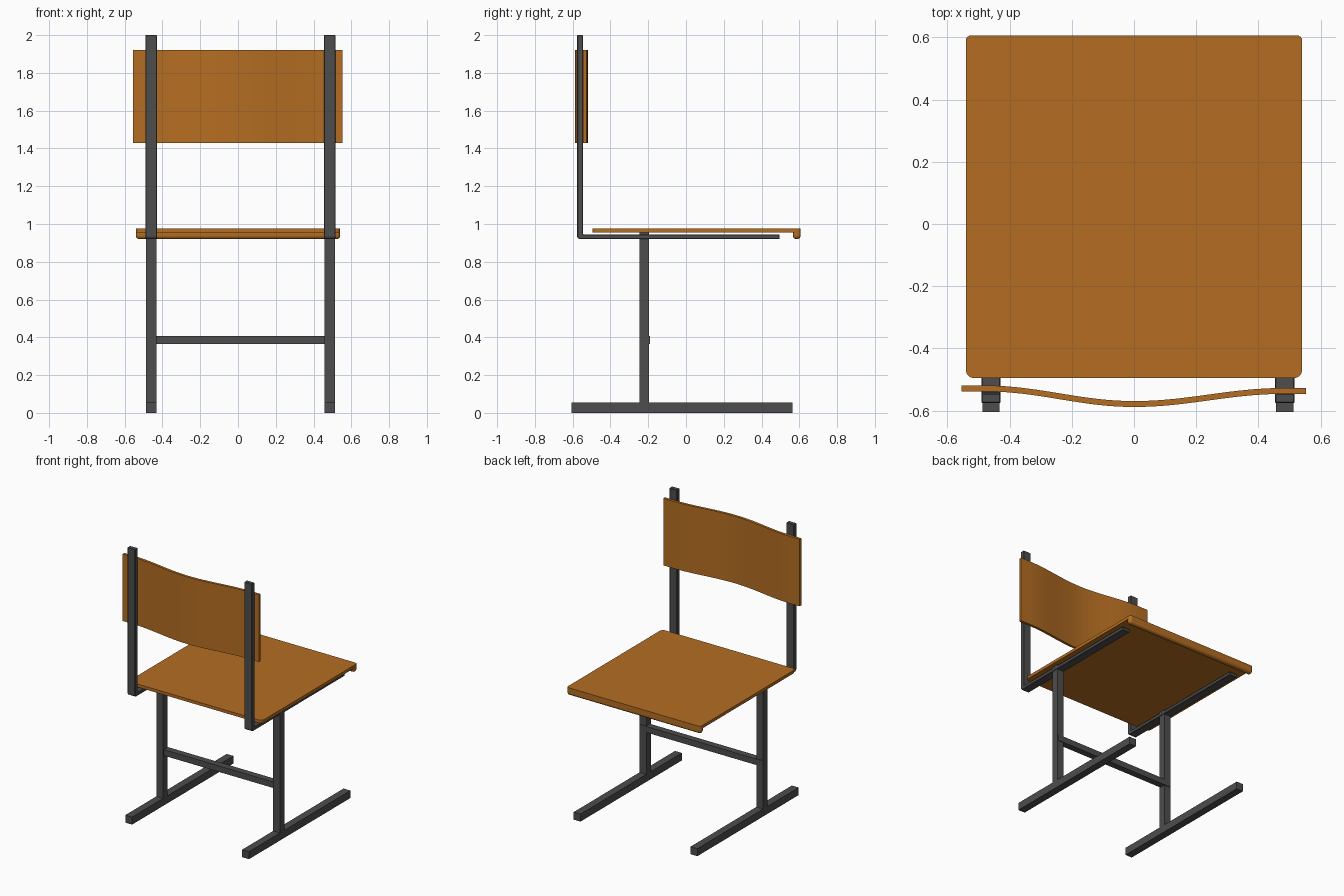
import bpy, bmesh, math

if "Cube" in bpy.data.objects:
    bpy.data.objects.remove(bpy.data.objects["Cube"])


def material(name, rgb):
    m = bpy.data.materials.new(name)
    m.diffuse_color = (*rgb, 1)
    m.use_nodes = True
    m.node_tree.nodes["Principled BSDF"].inputs["Base Color"].default_value = m.diffuse_color
    return m


WOOD = material("orange wood", (0.46, 0.155, 0.016))
STEEL = material("dark grey steel", (0.075, 0.075, 0.075))


def finish(name, bm, mat, bevel=0, segments=1):
    bmesh.ops.recalc_face_normals(bm, faces=bm.faces)
    me = bpy.data.meshes.new(name)
    bm.to_mesh(me)
    bm.free()
    me.materials.append(mat)
    ob = bpy.data.objects.new(name, me)
    bpy.context.collection.objects.link(ob)
    if bevel:
        mod = ob.modifiers.new("bevel", 'BEVEL')
        mod.width, mod.segments = bevel, segments
        mod.limit_method = 'ANGLE'
    return ob


def prism(points, axis, lo, hi):
    """Extrude a 2D outline along x ('X': points are y,z) or z ('Z': points are x,y)."""
    bm = bmesh.new()
    if axis == 'X':
        rows = [[bm.verts.new((t, a, b)) for a, b in points] for t in (lo, hi)]
    else:
        rows = [[bm.verts.new((a, b, t)) for a, b in points] for t in (lo, hi)]
    n = len(points)
    bm.faces.new(rows[0])
    bm.faces.new(rows[1])
    for i in range(n):
        j = (i + 1) % n
        bm.faces.new((rows[0][i], rows[0][j], rows[1][j], rows[1][i]))
    return bm


def box(name, x, y, z, mat, bevel=0, segments=1):
    outline = [(y[0], z[0]), (y[1], z[0]), (y[1], z[1]), (y[0], z[1])]
    return finish(name, prism(outline, 'X', *x), mat, bevel, segments)


# Side frames: foot, post, and bent upright with seat rail
for side, cx in (("left", -0.46), ("right", 0.485)):
    leg = (cx - 0.0275, cx + 0.0275)
    box(side + "_foot", leg, (-0.605, 0.565), (0, 0.055), STEEL)
    box(side + "_post", leg, (-0.247, -0.195), (0.05, 0.957), STEEL)
    bent = [(-0.566, 0.92), (0.495, 0.92), (0.495, 0.945), (-0.545, 0.945),
            (-0.545, 2.0), (-0.576, 2.0), (-0.576, 0.93)]
    finish(side + "_upright_and_rail", prism(bent, 'X', cx - 0.031, cx + 0.031), STEEL, 0.003)

# Cross bar between the posts
box("cross_bar", (-0.48, 0.505), (-0.238, -0.19), (0.364, 0.408), STEEL)

# Seat board with rounded corners
outline = []
for px, py, r, start in ((0.541, 0.607, 0.018, 0), (-0.541, 0.607, 0.018, 90),
                         (-0.541, -0.496, 0.028, 180), (0.541, -0.496, 0.028, 270)):
    ox, oy = px - math.copysign(r, px), py - math.copysign(r, py)
    for k in range(7):
        a = math.radians(start + 15 * k)
        outline.append((ox + r * math.cos(a), oy + r * math.sin(a)))
finish("seat", prism(outline, 'Z', 0.955, 0.977), WOOD)

# Lip turned down at the seat front
box("seat_lip", (-0.541, 0.541), (0.566, 0.607), (0.92, 0.974), WOOD, 0.018, 4)


# Wavy backrest
def wave(x):
    ends = -0.529 if x < 0 else -0.537
    return ends + (-0.579 - ends) * (0.5 + 0.5 * math.cos(math.pi * min(abs(x) / 0.48, 1)))


xs = [-0.555 + 1.108 * i / 40 for i in range(41)]
strip = [(x, wave(x) - 0.0095) for x in xs] + [(x, wave(x) + 0.0095) for x in reversed(xs)]
back = finish("backrest", prism(strip, 'Z', 1.43, 1.92), WOOD)

# Smooth the curved wooden parts
bpy.ops.object.select_all(action='DESELECT')
for name in ("seat", "seat_lip", "backrest"):
    bpy.data.objects[name].select_set(True)
bpy.context.view_layer.objects.active = back
bpy.ops.object.shade_smooth_by_angle(angle=math.radians(30))
